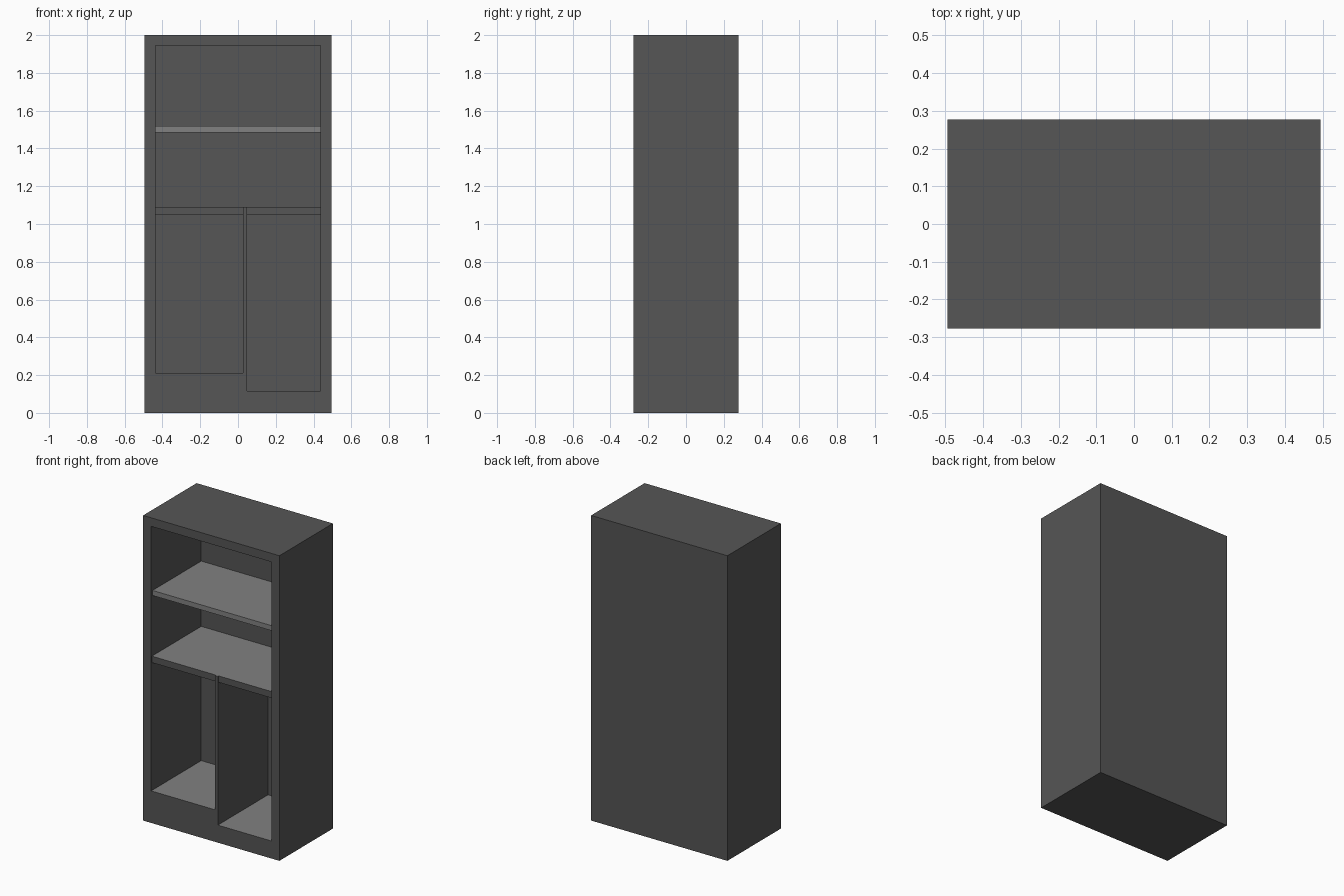
import bpy, bmesh

if "Cube" in bpy.data.objects:
    bpy.data.objects.remove(bpy.data.objects["Cube"])

W, D, H = 0.494, 0.277, 2.0        # half width, half depth, height
IN, BACK, TOP = 0.436, 0.242, 1.944  # opening half width, back wall y, opening top
DIV_L, DIV_R = 0.027, 0.048        # divider sides
SHELF = 1.09                       # top of middle shelf
FLOOR_L, FLOOR_R = 0.21, 0.115     # compartment floors


def material(name, v):
    m = bpy.data.materials.new(name)
    m.diffuse_color = (v, v, v, 1)
    m.use_nodes = True
    m.node_tree.nodes["Principled BSDF"].inputs["Base Color"].default_value = m.diffuse_color
    return m


dark = material("dark grey", 0.092)
light = material("light grey", 0.22)


def prism(name, profile, y0, y1, mats):
    """Extrude an x-z profile from y0 to y1."""
    bm = bmesh.new()
    face = bm.faces.new([bm.verts.new((x, y0, z)) for x, z in profile])
    ext = bmesh.ops.extrude_face_region(bm, geom=[face])
    verts = [g for g in ext["geom"] if isinstance(g, bmesh.types.BMVert)]
    bmesh.ops.translate(bm, verts=verts, vec=(0, y1 - y0, 0))
    bmesh.ops.recalc_face_normals(bm, faces=bm.faces)
    me = bpy.data.meshes.new(name)
    bm.to_mesh(me)
    bm.free()
    for m in mats:
        me.materials.append(m)
    ob = bpy.data.objects.new(name, me)
    bpy.context.collection.objects.link(ob)
    return ob


def rect(x0, x1, z0, z1):
    return [(x0, z0), (x1, z0), (x1, z1), (x0, z1)]


def lighten_tops(ob):
    """Upward faces inside the cabinet are light."""
    for p in ob.data.polygons:
        p.material_index = int(p.normal.z > 0.9 and p.center.z < 1.9)


# Carcass: a block with one stepped opening cut in the front, leaving the divider
carcass = prism("carcass", rect(-W, W, 0, H), -D, D, [dark, light])
cutter = prism("opening_cutter", [
    (-IN, FLOOR_L), (DIV_L, FLOOR_L), (DIV_L, SHELF), (DIV_R, SHELF),
    (DIV_R, FLOOR_R), (IN, FLOOR_R), (IN, TOP), (-IN, TOP)], -D - 0.1, BACK, [dark, light])
cutter.hide_render = True
mod = carcass.modifiers.new("opening", 'BOOLEAN')
mod.operation, mod.solver, mod.object = 'DIFFERENCE', 'EXACT', cutter
bpy.context.view_layer.objects.active = carcass
bpy.ops.object.modifier_apply(modifier=mod.name)
bpy.data.objects.remove(cutter)
lighten_tops(carcass)

# Middle shelf, one board each side of the divider, dark with a light top
for name, x0, x1 in (("middle_shelf_left", -IN, DIV_L), ("middle_shelf_right", DIV_R, IN)):
    lighten_tops(prism(name, rect(x0, x1, 1.048, SHELF), -D + 0.008, BACK, [dark, light]))

# Upper shelf, light all over and slightly set back
prism("upper_shelf", rect(-IN, IN, 1.485, 1.518), -D + 0.015, BACK, [light])
